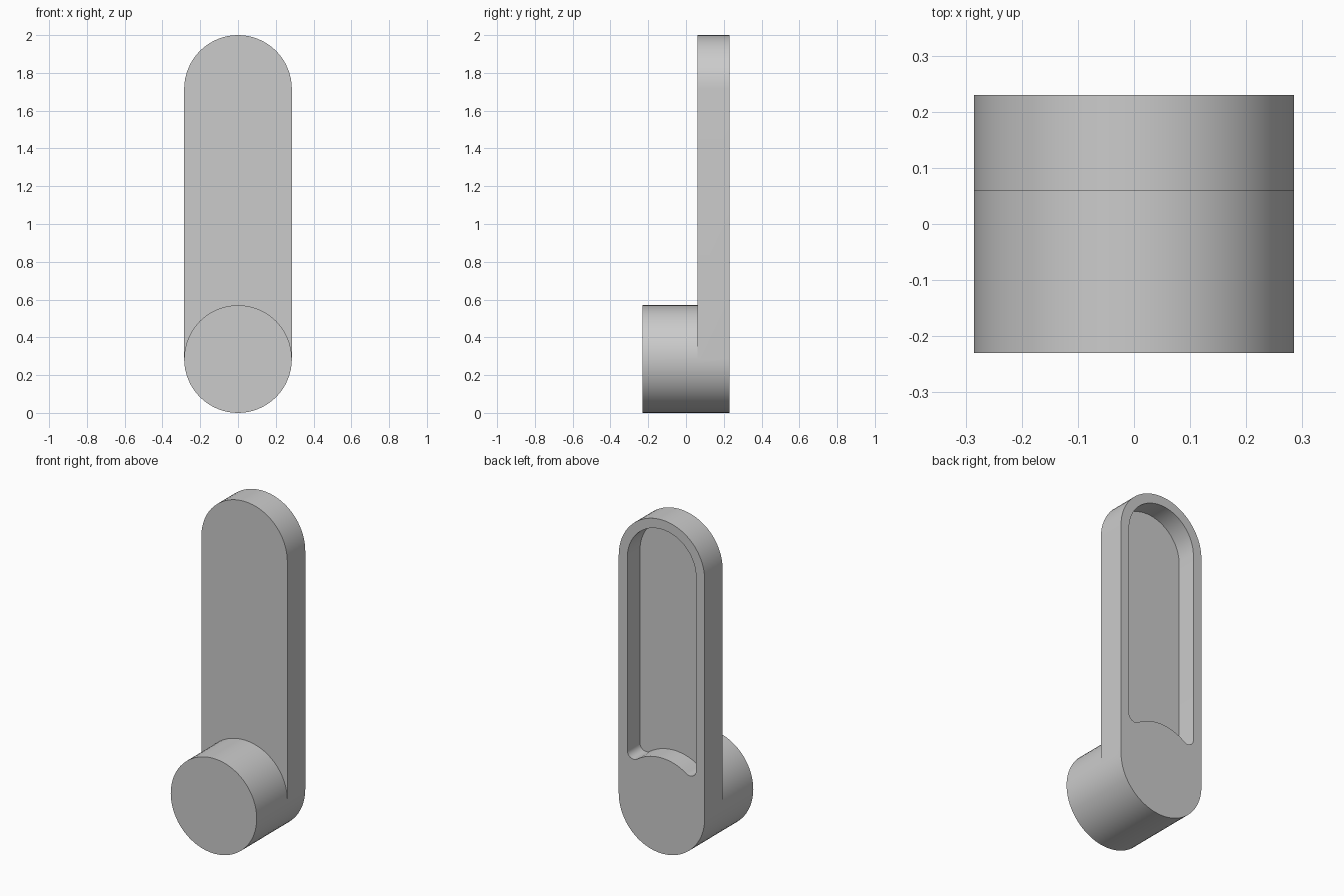
import bpy, bmesh
from math import pi, sin, cos, atan2, sqrt

cube = bpy.data.objects.get("Cube")
if cube:
    bpy.data.objects.remove(cube, do_unlink=True)

R = 0.285                      # outer radius of knob and plate
LOW, HIGH = R, 2 - R           # centres of the two round ends
FRONT, STEP, FLOOR, BACK = -0.23, 0.06, 0.11, 0.23
POCKET, FILLET, SADDLE = 0.228, 0.041, 0.288


def arc(cx, cz, r, a, b, n):
    """Points of an arc in the xz plane, both ends included."""
    return [(cx + r * cos(a + (b - a) * i / n), cz + r * sin(a + (b - a) * i / n))
            for i in range(n + 1)]


bm = bmesh.new()


def place(points, y):
    return [bm.verts.new((x, y, z)) for x, z in points]


def wall(a, b, closed=False):
    """Quads between two matching rows of vertices."""
    n = len(a)
    for i in range(n if closed else n - 1):
        j = (i + 1) % n
        bm.faces.new((a[i], a[j], b[j], b[i]))


# Outlines: lower half circle, knob's upper half, plate's upper end
lower = arc(0, LOW, R, pi, 2 * pi, 32)
knob_top = arc(0, LOW, R, 0, pi, 32)
plate_top = arc(0, HIGH, R, 0, pi, 32)

# Pocket outline: round top, filleted corners, saddle over the knob
fx = POCKET - FILLET
reach = SADDLE + FILLET
fz = LOW + sqrt(reach ** 2 - fx ** 2)
tilt = atan2(fz - LOW, fx)
pocket = arc(0, HIGH, POCKET, 0, pi, 32)
pocket += arc(-fx, fz, FILLET, pi, 2 * pi - tilt, 10)
pocket += arc(0, LOW, SADDLE, pi - tilt, tilt, 14)[1:-1]
pocket += arc(fx, fz, FILLET, pi + tilt, 2 * pi, 10)

# Knob
low_front = place(lower, FRONT)
top_front = [low_front[-1]] + place(knob_top[1:-1], FRONT) + [low_front[0]]
low_step = place(lower, STEP)
top_step = [low_step[-1]] + place(knob_top[1:-1], STEP) + [low_step[0]]
bm.faces.new(low_front + top_front[1:-1])
wall(low_front, low_step)
wall(top_front, top_step)

# Plate front and sides
low_back = place(lower, BACK)
end_step, end_back = place(plate_top, STEP), place(plate_top, BACK)
bm.faces.new(end_step + top_step[::-1])
wall(low_step, low_back)
wall([low_step[-1]] + end_step + [low_step[0]],
     [low_back[-1]] + end_back + [low_back[0]])

# Pocket wall and floor
rim, floor = place(pocket, BACK), place(pocket, FLOOR)
wall(rim, floor, closed=True)
bm.faces.new(floor)

# Back face around the pocket
edges = []
for loop in (low_back + end_back, rim):
    for i, v in enumerate(loop):
        w = loop[(i + 1) % len(loop)]
        edges.append(bm.edges.get((v, w)) or bm.edges.new((v, w)))
bmesh.ops.triangle_fill(bm, use_beauty=True, use_dissolve=False, edges=edges)
bmesh.ops.recalc_face_normals(bm, faces=bm.faces[:])

mesh = bpy.data.meshes.new("lever_handle")
bm.to_mesh(mesh)
bm.free()
handle = bpy.data.objects.new("lever_handle", mesh)
bpy.context.collection.objects.link(handle)

# Plain grey
grey = bpy.data.materials.new("plain grey")
grey.use_nodes = True
colour = (0.6, 0.6, 0.6, 1)
grey.diffuse_color = colour
grey.node_tree.nodes["Principled BSDF"].inputs["Base Color"].default_value = colour
mesh.materials.append(grey)

bpy.ops.object.select_all(action="DESELECT")
handle.select_set(True)
bpy.context.view_layer.objects.active = handle
bpy.ops.object.shade_smooth_by_angle(angle=pi / 6)
